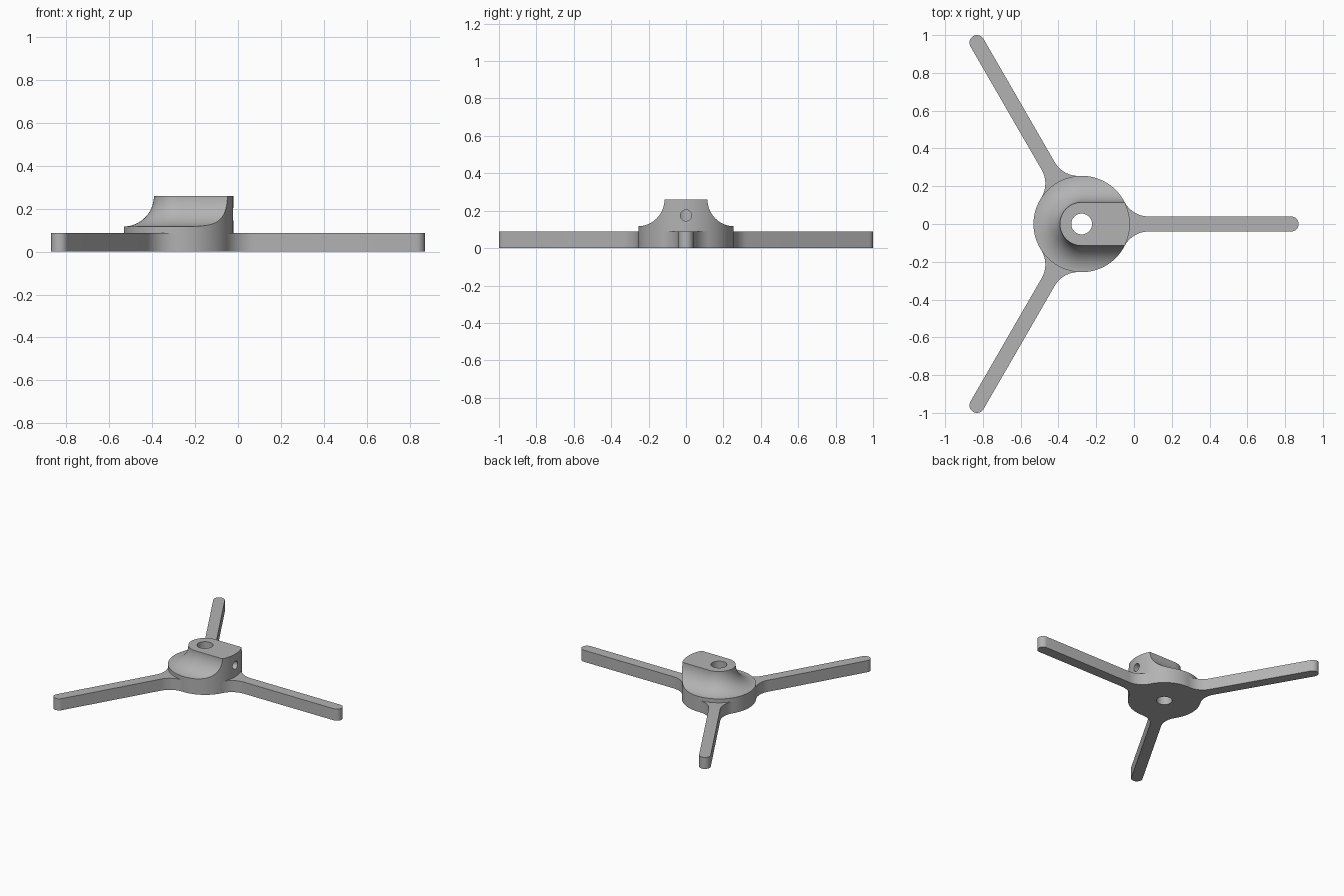
import bpy, bmesh, math
from mathutils import Vector, Matrix

if "Cube" in bpy.data.objects:
    bpy.data.objects.remove(bpy.data.objects["Cube"])

CX = -0.277            # hub centre
HUB_R, HUB_H, TOP = 0.255, 0.117, 0.26
ARM_R, ARM_H, REACH, FILLET = 0.04, 0.088, 1.1085, 0.145

grey = bpy.data.materials.new("light grey")
grey.use_nodes = True
colour = (0.45, 0.45, 0.45, 1)
grey.diffuse_color = colour
grey.node_tree.nodes["Principled BSDF"].inputs["Base Color"].default_value = colour


def arc(x, y, r, start, end, n):
    """Points on an arc, angles in radians."""
    return [(x + r * math.cos(start + (end - start) * i / n),
             y + r * math.sin(start + (end - start) * i / n)) for i in range(n + 1)]


def loft(name, rings):
    """Closed solid through a stack of equal-length (outline, z) rings."""
    bm = bmesh.new()
    loops = [[bm.verts.new((x, y, z)) for x, y in pts] for pts, z in rings]
    for a, b in zip(loops, loops[1:]):
        for i in range(len(a)):
            j = (i + 1) % len(a)
            bm.faces.new((a[i], a[j], b[j], b[i]))
    bm.faces.new(loops[0][::-1])
    bm.faces.new(loops[-1])
    bmesh.ops.recalc_face_normals(bm, faces=bm.faces)
    mesh = bpy.data.meshes.new(name)
    bm.to_mesh(mesh)
    bm.free()
    mesh.materials.append(grey)
    obj = bpy.data.objects.new(name, mesh)
    bpy.context.collection.objects.link(obj)
    return obj


def rod(name, r, z0, z1, n):
    pts = arc(0, 0, r, 0, math.tau, n)[:-1]
    return loft(name, [(pts, z0), (pts, z1)])


def combine(target, tool, operation):
    """Apply a boolean and discard the tool."""
    mod = target.modifiers.new(operation, "BOOLEAN")
    mod.operation, mod.object, mod.solver = operation, tool, "EXACT"
    bpy.context.view_layer.objects.active = target
    bpy.ops.object.modifier_apply(modifier=mod.name)
    bpy.data.objects.remove(tool)


def slot(r):
    """U-shaped outline, rounded on -x and running out past the hub on +x."""
    return [(0.4, r)] + arc(0, 0, r, math.pi / 2, 1.5 * math.pi, 48) + [(0.4, -r)]


# Hub with a concave flare rising to the U-shaped clamp block
flare = 0.143
rings = [(slot(0.258), -0.05)]
for px, pz in arc(0.258, TOP, flare, 1.5 * math.pi, math.pi, 20):
    rings.append((slot(px), pz))
hub = loft("tripod_base", rings)
combine(hub, rod("hub_limit", HUB_R, 0, 0.4, 128), "INTERSECT")

# Three round-ended arms blended into the hub by fillets
fx = math.sqrt((HUB_R + FILLET) ** 2 - (ARM_R + FILLET) ** 2)
fy = ARM_R + FILLET
lean = math.atan2(fy, fx)
upper = arc(fx, fy, FILLET, -math.pi / 2, lean - math.pi, 14)
tip = arc(REACH, 0, ARM_R, -math.pi / 2, math.pi / 2, 16)
lower = [(x, -y) for x, y in reversed(upper)]
root = [(0.15, 0.07), (0.15, -0.07)]
for k in range(3):
    arm = loft("arm", [(root + lower + tip + upper, z) for z in (0, ARM_H)])
    arm.data.transform(Matrix.Rotation(k * math.tau / 3, 4, "Z"))
    combine(hub, arm, "UNION")

# Vertical bore and the side screw hole that meets it
combine(hub, rod("bore", 0.055, -0.1, 0.4, 48), "DIFFERENCE")
screw = rod("screw_hole", 0.03, 0, 0.4, 32)
screw.data.transform(Matrix.Translation((0, 0, 0.175)) @ Matrix.Rotation(math.pi / 2, 4, "Y"))
combine(hub, screw, "DIFFERENCE")

hub.data.transform(Matrix.Translation((CX, 0, 0)))
bpy.ops.object.select_all(action="DESELECT")
hub.select_set(True)
bpy.context.view_layer.objects.active = hub
bpy.ops.object.shade_smooth_by_angle(angle=math.radians(30))
